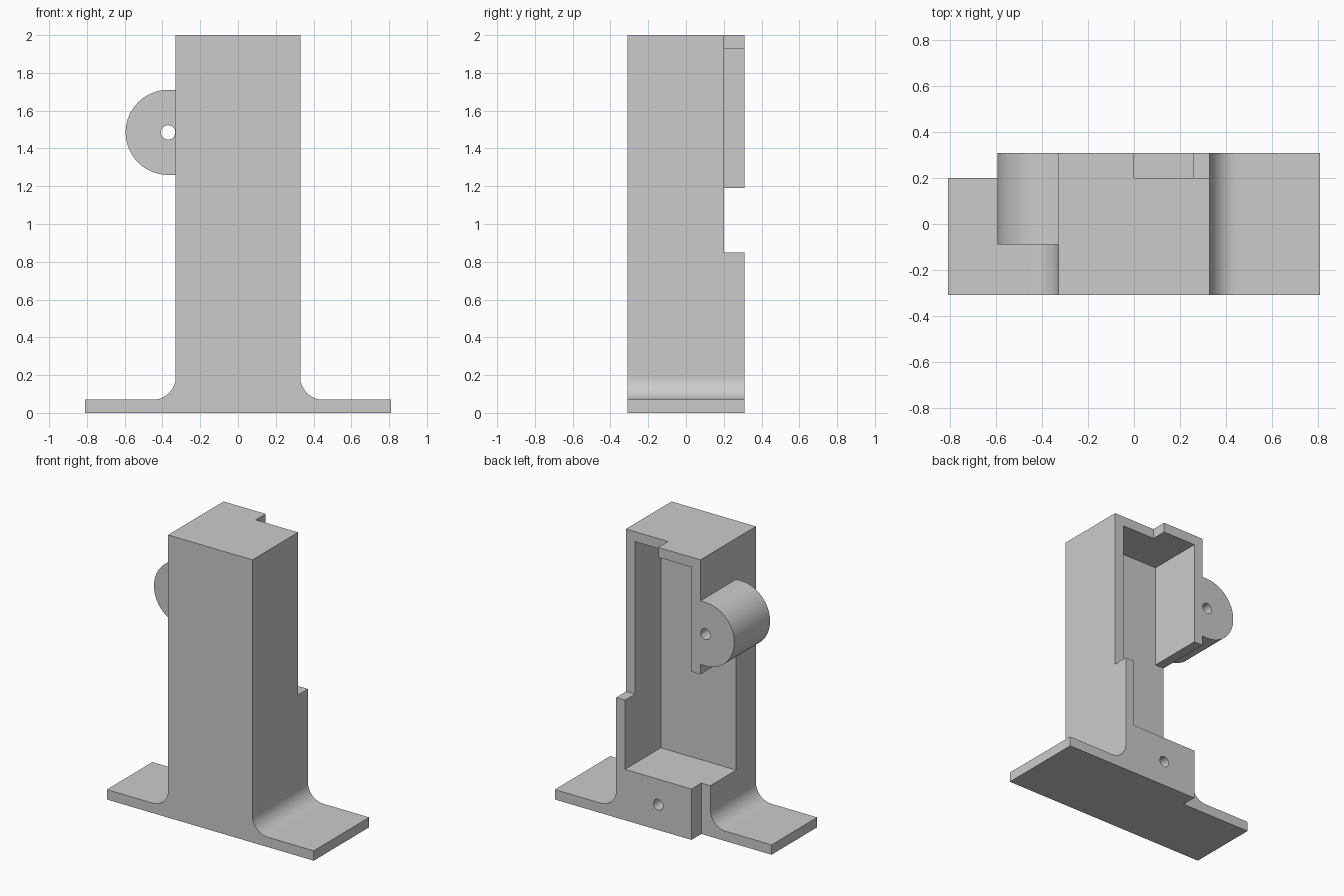
import bpy
import bmesh
from math import cos, sin, radians

cube = bpy.data.objects.get("Cube")
if cube:
    bpy.data.objects.remove(cube, do_unlink=True)

grey = bpy.data.materials.new("plain_grey")
grey.use_nodes = True
grey.diffuse_color = (0.6, 0.6, 0.6, 1)
grey.node_tree.nodes["Principled BSDF"].inputs["Base Color"].default_value = (0.6, 0.6, 0.6, 1)

FRONT, BACK = -0.31, 0.31      # depth limits
HALF, INNER = 0.33, 0.26       # column half width, outside and inside
RECESS = 0.20                  # stepped-back rear plane
CAVITY = -0.09                 # deep end of the cavity
LUG_X, LUG_Z = -0.37, 1.485


def arc(cx, cz, r, start, end, steps=16):
    angles = [radians(start + (end - start) * i / steps) for i in range(steps + 1)]
    return [(cx + r * cos(a), cz + r * sin(a)) for a in angles]


def prism(name, outline, y0, y1):
    """Extrude an x-z outline from y0 to y1."""
    bm = bmesh.new()
    face = bm.faces.new([bm.verts.new((x, y0, z)) for x, z in outline])
    grown = bmesh.ops.extrude_face_region(bm, geom=[face])["geom"]
    verts = [v for v in grown if isinstance(v, bmesh.types.BMVert)]
    bmesh.ops.translate(bm, verts=verts, vec=(0, y1 - y0, 0))
    bmesh.ops.recalc_face_normals(bm, faces=bm.faces)
    mesh = bpy.data.meshes.new(name)
    bm.to_mesh(mesh)
    bm.free()
    mesh.materials.append(grey)
    obj = bpy.data.objects.new(name, mesh)
    bpy.context.collection.objects.link(obj)
    return obj


def rect(x0, x1, z0, z1):
    return [(x0, z0), (x1, z0), (x1, z1), (x0, z1)]


def circle(cx, cz, r):
    return arc(cx, cz, r, 0, 360, 32)[:-1]


def carve(obj, cutters):
    """Subtract the cutters, then smooth only the curved faces."""
    for cutter in cutters:
        cutter.hide_render = True
        mod = obj.modifiers.new("cut", "BOOLEAN")
        mod.operation = "DIFFERENCE"
        mod.solver = "EXACT"
        mod.object = cutter
        bpy.context.view_layer.objects.active = obj
        bpy.ops.object.modifier_apply(modifier=mod.name)
        bpy.data.objects.remove(cutter, do_unlink=True)
    for poly in obj.data.polygons:
        poly.use_smooth = max(abs(c) for c in poly.normal) < 0.9999


# Column and flanged foot in one outline, with fillets at the joints
outline = [(-0.81, 0), (0.81, 0), (0.81, 0.07)]
outline += arc(0.45, 0.19, 0.12, 270, 180)
outline += [(HALF, 2), (-HALF, 2)]
outline += arc(-0.45, 0.19, 0.12, 0, -90)
outline += [(-0.81, 0.07)]
column = prism("column_and_foot", outline, FRONT, BACK)

# Rear cavity, open through the lower part of the right wall
cavity = [(INNER, 0.36), (INNER, 1.93), (-INNER, 1.93),
          (-INNER, 1.19), (-1, 1.19), (-1, 0.36)]
carve(column, [
    prism("cavity_cutter", cavity, CAVITY, 1),
    prism("upper_step_cutter", rect(0, 1, 0.85, 3), RECESS, 1),
    prism("lower_step_cutter", rect(-1, -INNER, -1, 0.8), RECESS, 1),
    prism("foot_hole_cutter", circle(0, 0.18, 0.038), CAVITY, 1),
])

# Rounded side lug with a through hole
lug_outline = [(-HALF, LUG_Z + 0.225)]
lug_outline += arc(LUG_X, LUG_Z, 0.225, 90, 270, 32)
lug_outline += [(-HALF, LUG_Z - 0.225)]
lug = prism("side_lug", lug_outline, CAVITY, BACK)
carve(lug, [prism("lug_hole_cutter", circle(LUG_X, LUG_Z, 0.038), -1, 1)])
